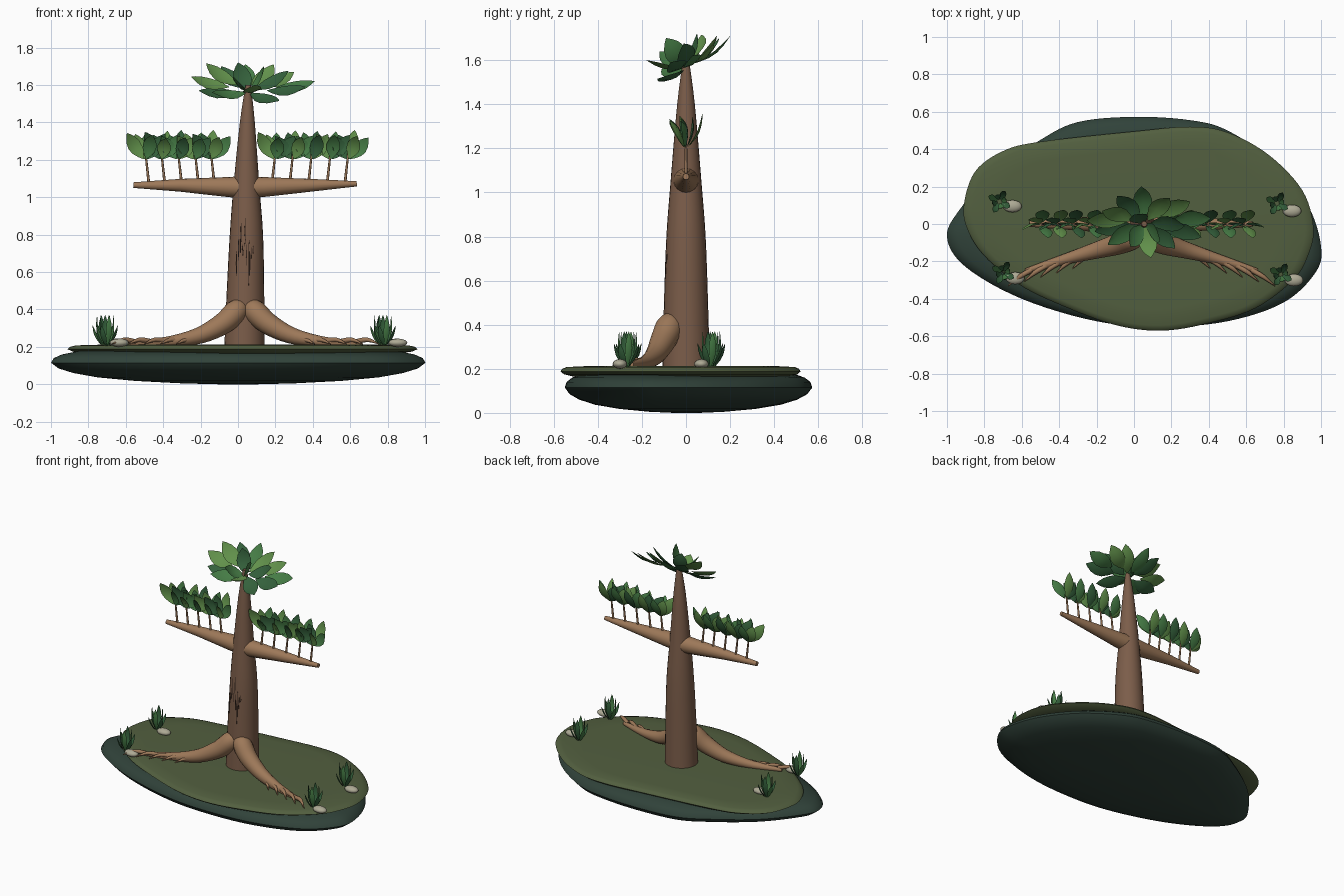
import bpy, bmesh, math, random
from mathutils import Vector as V

if "Cube" in bpy.data.objects:
    bpy.data.objects.remove(bpy.data.objects["Cube"])

random.seed(4)


def material(name, r, g, b):
    m = bpy.data.materials.new(name)
    m.diffuse_color = (r, g, b, 1)
    m.use_nodes = True
    m.node_tree.nodes["Principled BSDF"].inputs["Base Color"].default_value = m.diffuse_color
    return m


SOIL = material("dark_soil", .03, .055, .042)
MOSS = material("moss", .085, .115, .05)
TRUNK = material("trunk_bark", .2, .11, .068)
WOOD = material("light_wood", .34, .19, .10)
DARK = material("groove", .035, .02, .014)
STONE = material("stone", .42, .40, .30)
GREENS = [material("leaf_mid", .06, .2, .06), material("leaf_light", .12, .28, .07),
          material("leaf_dark", .035, .12, .045)]


def finish(name, bm, mats, angle=50):
    bmesh.ops.recalc_face_normals(bm, faces=bm.faces)
    me = bpy.data.meshes.new(name)
    bm.to_mesh(me)
    bm.free()
    for m in mats:
        me.materials.append(m)
    ob = bpy.data.objects.new(name, me)
    bpy.context.collection.objects.link(ob)
    bpy.ops.object.select_all(action='DESELECT')
    ob.select_set(True)
    bpy.context.view_layer.objects.active = ob
    bpy.ops.object.shade_smooth_by_angle(angle=math.radians(angle))
    return ob


def smooth_path(pts, steps, closed=False):
    """Catmull-Rom interpolation through points of any dimension."""
    n, out = len(pts), []
    get = (lambda i: pts[i % n]) if closed else (lambda i: pts[min(max(i, 0), n - 1)])
    for i in range(n if closed else n - 1):
        a, b, c, d = (get(i + k) for k in (-1, 0, 1, 2))
        for s in range(steps):
            t = s / steps
            out.append([.5 * (2 * q + (r - p) * t + (2 * p - 5 * q + 4 * r - w) * t * t
                              + (3 * q - p - 3 * r + w) * t ** 3)
                        for p, q, r, w in zip(a, b, c, d)])
    if not closed:
        out.append(list(pts[-1]))
    return out


def loft(bm, rings):
    vs = [[bm.verts.new(p) for p in ring] for ring in rings]
    for a, b in zip(vs, vs[1:]):
        for i in range(len(a)):
            j = (i + 1) % len(a)
            bm.faces.new((a[i], a[j], b[j], b[i]))
    bm.faces.new(vs[0])
    bm.faces.new(vs[-1])


def tube(bm, path, sides=16):
    """Path entries are x, y, z, radius."""
    pts = [V(p[:3]) for p in path]
    rings = []
    for i, p in enumerate(pts):
        t = (pts[min(i + 1, len(pts) - 1)] - pts[max(i - 1, 0)]).normalized()
        u = t.cross(V((0, 1, 0))).normalized()
        w = t.cross(u)
        rings.append([p + path[i][3] * (u * math.cos(k * math.tau / sides) + w * math.sin(k * math.tau / sides))
                      for k in range(sides)])
    loft(bm, rings)


def leaf(bm, base, tip, width, facing, mat=0, fold=.25, bend=.12):
    """Folded pointed leaf between base and tip."""
    base, tip = V(base), V(tip)
    d = tip - base
    side = d.cross(V(facing)).normalized()
    up = side.cross(d).normalized()
    rows = []
    for t, w in ((0, .06), (.15, .5), (.35, .92), (.55, 1), (.75, .78), (.9, .38), (1, .02)):
        c = base + d * t - up * d.length * bend * math.sin(math.pi * t)
        h = width / 2 * w
        rows.append([bm.verts.new(c + side * h * s + up * h * abs(s) * fold) for s in (-1, 0, 1)])
    for a, b in zip(rows, rows[1:]):
        for k in (0, 1):
            bm.faces.new((a[k], a[k + 1], b[k + 1], b[k])).material_index = mat


def slab(name, outline, profile, mat):
    ring = smooth_path(outline, 6, True)
    bm = bmesh.new()
    loft(bm, [[(x * s, y * s, z) for x, y in ring] for s, z in profile])
    finish(name, bm, [mat], 40)


# Island: rounded underside and thin mossy plate
slab("island_base", [(-1, -.07), (-.9, -.23), (-.6, -.4), (-.2, -.52), (.15, -.55), (.5, -.52), (.8, -.42),
                     (.97, -.26), (1, -.12), (.93, .1), (.75, .33), (.5, .5), (.3, .555), (0, .573),
                     (-.3, .545), (-.5, .45), (-.75, .28), (-.93, .08)],
     [(.1, 0), (.3, .005), (.55, .018), (.75, .037), (.88, .06), (.96, .085), (1, .115), (.985, .14),
      (.94, .16), (.85, .178)], SOIL)
slab("mossy_top", [(-.91, .1), (-.85, .28), (-.7, .39), (-.5, .44), (0, .495), (.3, .52), (.5, .49), (.72, .37),
                   (.9, .18), (.96, -.02), (.93, -.17), (.85, -.3), (.65, -.45), (.4, -.53), (.15, -.57),
                   (-.1, -.54), (-.4, -.43), (-.62, -.32), (-.8, -.17), (-.89, -.03)],
     [(.9, .165), (.97, .175), (1, .188), (.985, .2), (.95, .208), (.8, .212)], MOSS)

# Trunk
TR = [(.035, 0, .2, .108), (.04, 0, .5, .1), (.045, 0, .8, .089), (.045, 0, 1.05, .07),
      (.05, 0, 1.4, .04), (.055, 0, 1.6, .014)]
bm = bmesh.new()
tube(bm, smooth_path(TR, 4), 24)
finish("trunk", bm, [TRUNK])

# Dark bark grooves on the front of the trunk
bm = bmesh.new()
for i in range(9):
    x = -.005 + i * .0105
    z0, z1 = .52 + random.random() * .16, .76 + random.random() * .19
    path = []
    for k in range(6):
        z = z0 + (z1 - z0) * k / 5
        r = .1 - (z - .5) * .05
        path.append((x + random.uniform(-.003, .003), -math.sqrt(r * r - (x - .043) ** 2), z,
                     .0045 * math.sin(math.pi * (k + .3) / 5.6)))
    tube(bm, path, 6)
finish("bark_grooves", bm, [DARK])

# Two side branches with twigs and leaf tufts
twigs, leaves, limbs = bmesh.new(), bmesh.new(), bmesh.new()
for s, end, bases in ((-1, (-.56, 0, 1.065, .015), (-.475, -.39, -.3, -.21, -.125)),
                      (1, (.635, 0, 1.072, .014), (.18, .275, .375, .475, .57))):
    tube(limbs, [(.04, 0, 1.053, .06), (.04 + s * .1, 0, 1.055, .053), (.04 + s * .35, 0, 1.064, .034), end])
    for i, x in enumerate(bases):
        top = V((x + s * .02, 0, 1.215))
        tube(twigs, [(x, 0, 1.06, .008), (top.x, 0, 1.24, .005)], 8)
        tufts = ((.02, .075, .135), (-.085, -.03, .125), (.095, -.02, .115), (.03, -.075, .11), (-.04, .03, .13))
        for k, o in enumerate(tufts):
            o = V(o) + V((random.uniform(-.015, .015), 0, random.uniform(-.015, .01)))
            leaf(leaves, top + V((o.x * .1, o.y * .1, -.01)), top + o, .075, (0, -1, .45), (i + k) % 3)
finish("side_branches", limbs, [WOOD])
finish("twigs", twigs, [WOOD])
finish("branch_leaves", leaves, GREENS)

# Crown of broad leaves
bm = bmesh.new()
tips = [(.04, .2, 1.71), (-.09, .15, 1.7), (.19, .14, 1.71), (.3, .12, 1.67), (.41, .03, 1.62), (.36, -.07, 1.59),
        (.22, -.13, 1.515), (.09, -.18, 1.6), (-.02, -.12, 1.64), (-.14, -.11, 1.56), (-.21, -.04, 1.57),
        (-.25, .02, 1.645), (-.17, .07, 1.715), (.14, -.09, 1.7), (.27, -.01, 1.675), (.0, .05, 1.72)]
for i, t in enumerate(tips):
    d = V(t) - V((.055, 0, 1.56))
    leaf(bm, V(t) - d.normalized() * min(.21, d.length * .95), t, .1, (0, -.55, .85), (i * 2 + i // 3) % 3)
finish("crown_leaves", bm, GREENS)

# Mirrored roots with small claw-like rootlets
for name, s in (("left_root", -1), ("right_root", 1)):
    fx = lambda p: (.04 + s * p[0],) + tuple(p[1:])
    root = [(.02, -.05, .42, .045), (.05, -.075, .39, .062), (.12, -.105, .325, .058), (.24, -.14, .263, .045),
            (.38, -.18, .232, .031), (.5, -.215, .222, .022), (.62, -.25, .22, .012)]
    bm = bmesh.new()
    tube(bm, smooth_path([fx(p) for p in root], 4))
    for i in range(5):
        x, y = .27 + i * .08, -.155 - i * .023
        L = .1 + .006 * i
        tube(bm, smooth_path([fx(p) for p in ((x, y, .235 - i * .002, .014), (x + L * .5, y - .035, .238, .012),
                                              (x + L, y - .085, .215, .002))], 3), 8)
    finish(name, bm, [WOOD])

# Grass tufts and stones near the island edge
grass, stones = bmesh.new(), bmesh.new()
for gx, gy, sx, sy in ((-.72, .12, -.65, .095), (-.7, -.26, -.635, -.29), (.765, .11, .845, .07), (.785, -.27, .855, -.3)):
    for k in range(8):
        a = k * math.tau / 8 + .3
        r, h = (.065, .11) if k % 2 else (.035, .165)
        out = V((math.cos(a), math.sin(a), 0))
        leaf(grass, V((gx, gy, .205)) + out * .008, V((gx, gy, .205 + h)) + out * r, .034,
             V((0, 0, 1)) - out * .2, 2 if k % 3 else 0, .3, .1)
    geo = bmesh.ops.create_uvsphere(stones, u_segments=16, v_segments=10, radius=1)
    for v in geo['verts']:
        v.co = (sx + v.co.x * .05, sy + v.co.y * .033, .222 + v.co.z * .022)
finish("grass_tufts", grass, GREENS)
finish("stones", stones, [STONE])
